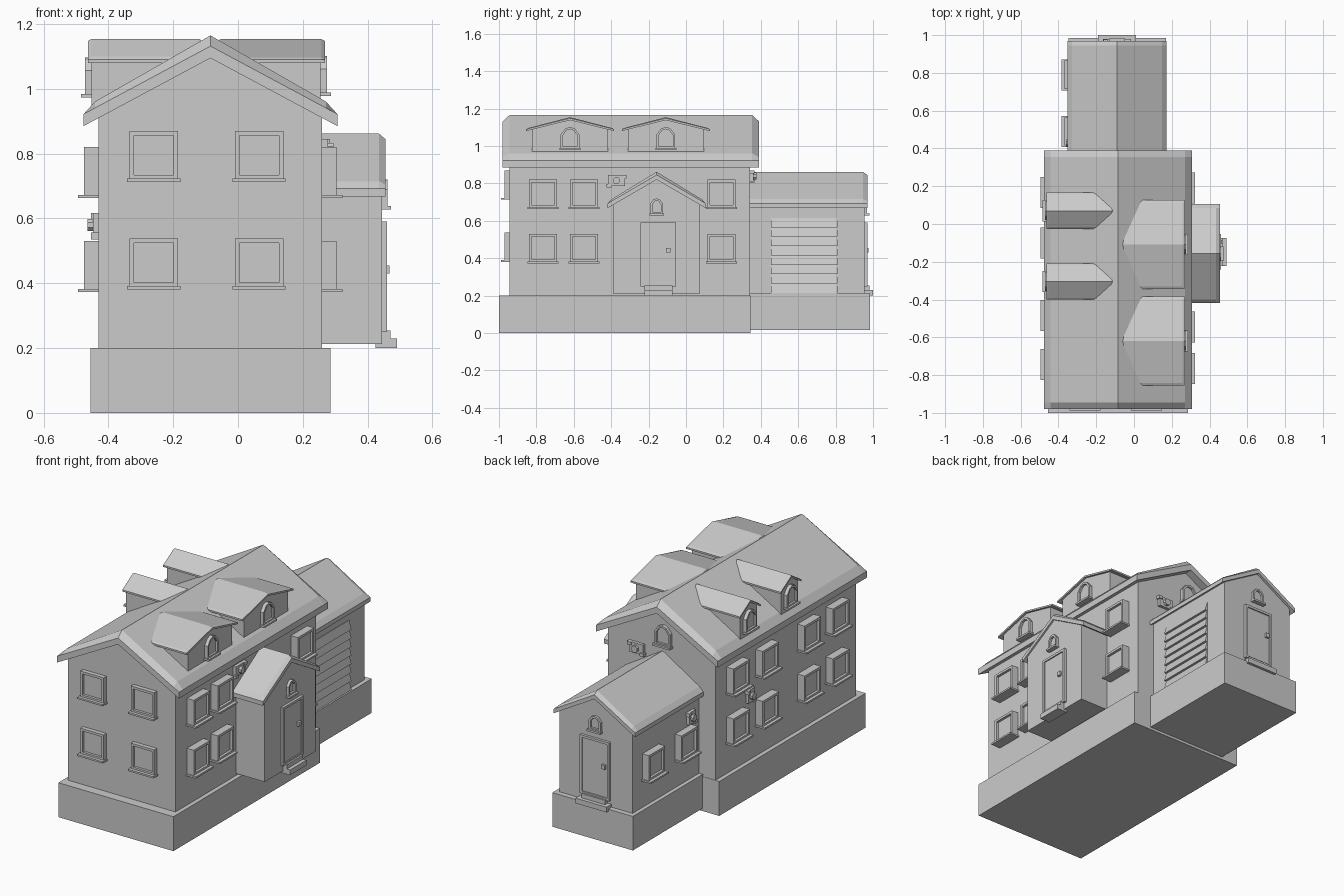
import bpy, bmesh, math

if "Cube" in bpy.data.objects:
    bpy.data.objects.remove(bpy.data.objects["Cube"])

def build(name, parts):
    """One object from (verts, faces) pieces."""
    bm = bmesh.new()
    for vs, fs in parts:
        bv = [bm.verts.new(v) for v in vs]
        for f in fs:
            bm.faces.new([bv[i] for i in f])
    bmesh.ops.recalc_face_normals(bm, faces=bm.faces)
    me = bpy.data.meshes.new(name)
    bm.to_mesh(me)
    bm.free()
    ob = bpy.data.objects.new(name, me)
    bpy.context.collection.objects.link(ob)
    return ob

def loft(rings, caps=True):
    n = len(rings[0])
    vs = [p for r in rings for p in r]
    fs = [(k*n+i, k*n+(i+1) % n, (k+1)*n+(i+1) % n, (k+1)*n+i)
          for k in range(len(rings)-1) for i in range(n)]
    if caps:
        fs += [tuple(range(n)), tuple(range(len(vs)-n, len(vs)))]
    return vs, fs

def box(x0, x1, y0, y1, z0, z1):
    return loft([[(x0, y0, z), (x1, y0, z), (x1, y1, z), (x0, y1, z)] for z in (z0, z1)])

# ---- wall frames: a = along the wall, d = outward, z = up
def frame(side, wall, c):
    return {'R': lambda a, d, z: (wall+d, c+a, z), 'L': lambda a, d, z: (wall-d, c+a, z),
            'F': lambda a, d, z: (c+a, wall-d, z), 'B': lambda a, d, z: (c+a, wall+d, z)}[side]

def prism(fr, poly, d0, d1):
    return loft([[fr(a, d, z) for a, z in poly] for d in (d0, d1)])

def slab(fr, a0, a1, z0, z1, d0, d1):
    return prism(fr, [(a0, z0), (a1, z0), (a1, z1), (a0, z1)], d0, d1)

def inset(poly, t):
    zs = [p[1] for p in poly]
    w, zc = max(p[0] for p in poly), (min(zs)+max(zs))/2
    h = max(zs)-zc
    return [(a*(w-t)/w, zc+(z-zc)*(h-t)/h) for a, z in poly]

def framed(fr, poly, t, depth, pane):
    """Raised border around a recessed pane."""
    inn = inset(poly, t)
    return loft([[fr(a, -.01, z) for a, z in poly], [fr(a, depth, z) for a, z in poly],
                 [fr(a, depth, z) for a, z in inn], [fr(a, pane, z) for a, z in inn]])

def window(name, side, wall, c, z, depth):
    fr = frame(side, wall, c)
    poly = [(-.075, z-.075), (.075, z-.075), (.075, z+.075), (-.075, z+.075)]
    build(name, [framed(fr, poly, .014, depth, depth-.015),
                 slab(fr, -.082, .082, z-.082, z-.072, -.01, depth+.018)])

def arch_window(name, side, wall, c, z0, w, h, depth=.02):
    fr = frame(side, wall, c)
    poly = [(-w, z0), (w, z0), (w, z0+.65*h), (.5*w, z0+.93*h), (0, z0+h),
            (-.5*w, z0+.93*h), (-w, z0+.65*h)]
    build(name, [framed(fr, poly, .012, depth, depth-.012),
                 slab(fr, -w*1.12, w*1.12, z0-.007, z0+.004, -.01, depth+.012)])

def door(name, side, wall, c, knob):
    fr = frame(side, wall, c)
    poly = [(-.094, .25), (.094, .25), (.094, .59), (-.094, .59)]
    build(name, [framed(fr, poly, .014, .015, .008)])
    build(name + "_knob", [slab(fr, knob-.011, knob+.011, .43, .455, 0, .022)])
    build(name + "_steps", [slab(fr, -.075, .075, .225, .255, -.02, .025),
                            slab(fr, -.1 if side == 'B' else -.075, .1 if side == 'B' else .075,
                                 .2, .23, -.02, .046)])

def wall_box(name, side, wall, c, z, w=.09, h=.06):
    fr = frame(side, wall, c)
    disc = [(.02*math.cos(i*math.pi/4+.39), z+.02*math.sin(i*math.pi/4+.39)) for i in range(8)]
    build(name, [slab(fr, -w/2, w/2, z-h/2, z+h/2, -.01, .018), prism(fr, disc, .01, .034),
                 slab(fr, -w*.6, -w*.3, z-h*.6, z-h*.3, -.01, .024),
                 slab(fr, w*.3, w*.6, z+h*.2, z+h*.5, -.01, .024)])

# ---- gabled volumes: u = across the ridge, v = along it
def put(axis, c):
    return (lambda u, v, z: (c+u, v, z)) if axis == 'y' else (lambda u, v, z: (v, c+u, z))

def gable_walls(name, axis, c, w, v0, v1, z0, zeave, zapex):
    f = put(axis, c)
    prof = [(-w, z0), (w, z0), (w, zeave), (0, zapex), (-w, zeave)]
    build(name, [loft([[f(u, v, z) for u, z in prof] for v in (v0, v1)])])

def roof(name, axis, c, w, v0, v1, apex, eave, t, ch, lift):
    """Roof with bevelled rim; apex/eave are underside heights, t rim thickness."""
    f = put(axis, c)
    sl = (apex-eave)/w
    e = w-ch
    me = eave+t+sl*ch
    def ring(v, up):
        p = [(-w, eave), (-w, eave+t), (-e, me+up*.6), (0, apex+t+up), (e, me+up*.6),
             (w, eave+t), (w, eave), (0, apex)]
        return [f(u, v, z) for u, z in p]
    s = ch if v1 > v0 else -ch
    build(name, [loft([ring(v0, 0), ring(v0+s, lift), ring(v1-s, lift), ring(v1, 0)])])

# main house
MX = -.085
build("main_foundation", [box(-.455, .285, -1, .345, 0, .2)])
gable_walls("main_walls", 'y', MX, .345, -.945, .343, .19, .92, 1.11)
roof("main_roof", 'y', MX, .392, -.98, .39, 1.095, .885, .037, .036, .033)

# rear wing
WX = -.09
build("wing_foundation", [box(-.348, .17, .33, .985, .015, .213)])
gable_walls("wing_walls", 'y', WX, .235, .3, .955, .2, .69, .83)
roof("wing_roof", 'y', WX, .262, .3, .97, .82, .668, .025, .025, .017)

# entrance porch
PY = -.157
gable_walls("porch_walls", 'x', PY, .233, .2, .445, .212, .69, .83)
roof("porch_roof", 'x', PY, .262, .15, .455, .82, .668, .025, .02, .017)

# dormers
for i, c in enumerate((-.62, -.108)):
    gable_walls(f"right_dormer_walls_{i}", 'x', c, .203, -.02, .255, .945, 1.095, 1.143)
    roof(f"right_dormer_roof_{i}", 'x', c, .235, -.065, .268, 1.138, 1.08, .01, .012, .006)
    arch_window(f"right_dormer_window_{i}", 'R', .255, c, .985, .05, .117)
for i, c in enumerate((-.305, .07)):
    gable_walls(f"left_dormer_walls_{i}", 'x', c, .078, -.452, -.17, .945, 1.1, 1.145)
    roof(f"left_dormer_roof_{i}", 'x', c, .096, -.463, -.11, 1.138, 1.08, .01, .01, .006)
    arch_window(f"left_dormer_window_{i}", 'L', -.452, c, .98, .05, .117)

# square windows
for k, z in enumerate((.455, .745)):
    for i, c in enumerate((-.765, -.545, .19)):
        window(f"right_window_{k}_{i}", 'R', .26, c, z, .044)
    for i, c in enumerate((-.745, -.485, -.1, .168)):
        window(f"left_window_{k}_{i}", 'L', -.43, c, z, .046)
    for i, c in enumerate((-.26, .065)):
        window(f"front_window_{k}_{i}", 'F', -.945, c, z+(.008, .05)[k], .025)
for i, c in enumerate((.79, .49)):
    window(f"wing_window_{i}", 'L', -.325, c, .45, .042)

# gable windows
arch_window("porch_gable_window", 'R', .445, PY, .635, .035, .085, .016)
arch_window("wing_gable_window", 'B', .955, WX, .635, .038, .085, .014)
arch_window("main_back_gable_window", 'B', .343, -.1, .9, .05, .117)

# doors with knobs and steps
door("porch_door", 'R', .445, -.148, .053)
door("wing_door", 'B', .955, WX, -.06)

# garage door: overlapping slats
fr = frame('R', .145, .632)
n, z0, z1 = 8, .215, .615
slats = []
for i in range(n):
    a, b = z0+(z1-z0)*i/n, z0+(z1-z0)*(i+1)/n
    prof = [(-.01, a), (.018, a), (.004, b), (-.01, b)]
    slats.append(loft([[fr(u, d, z) for d, z in prof] for u in (-.177, .177)]))
build("garage_door", slats)

# utility boxes on the walls
wall_box("right_wall_box", 'R', .26, -.372, .815)
wall_box("left_wall_box", 'L', -.43, .035, .58, .06, .075)
wall_box("wing_wall_box", 'L', -.325, .43, .575, .06, .07)
wall_box("back_wall_box", 'B', .343, .07, .84)
